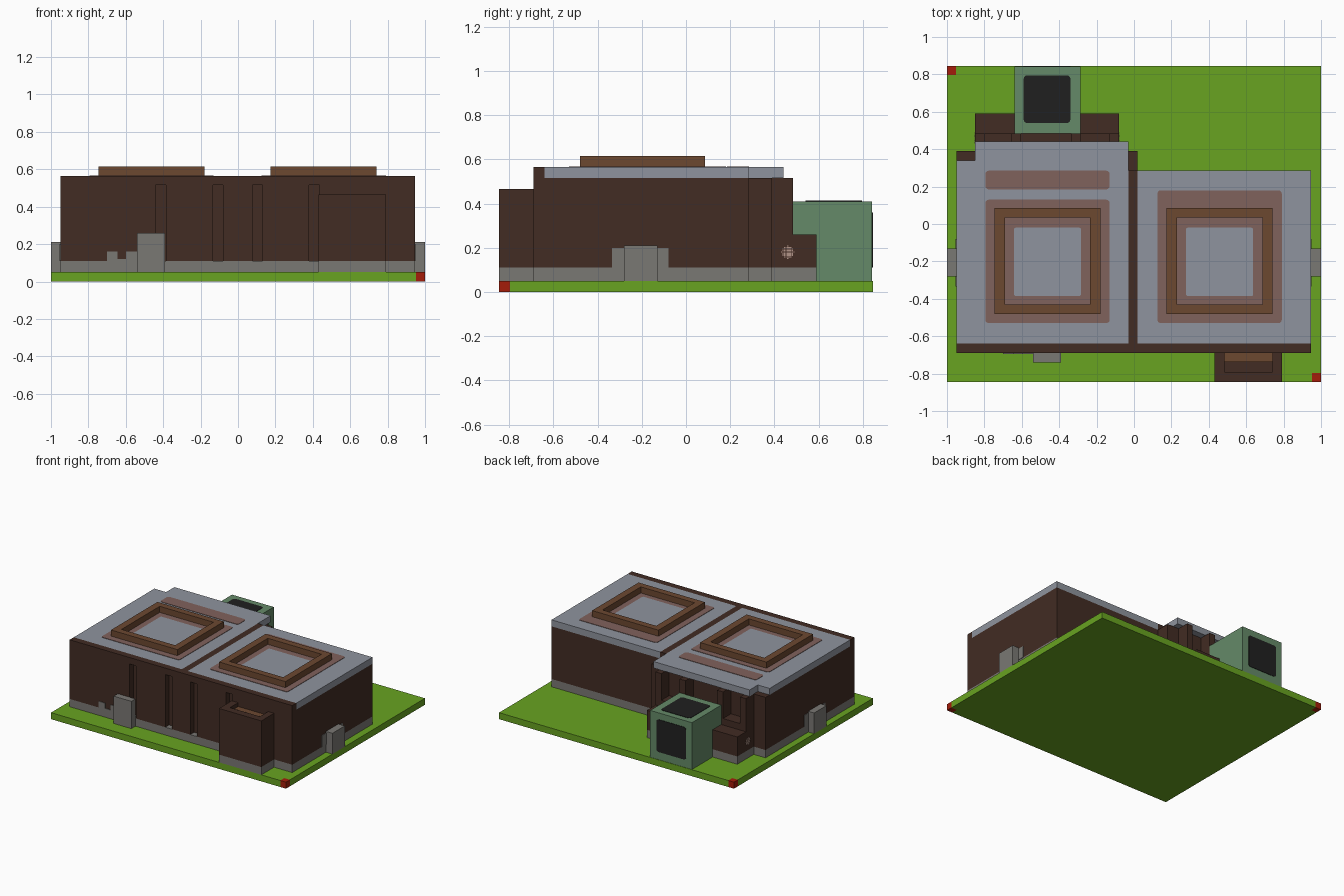
import bpy, bmesh, math

if "Cube" in bpy.data.objects:
    bpy.data.objects.remove(bpy.data.objects["Cube"])


def material(name, r, g, b):
    m = bpy.data.materials.new(name)
    m.diffuse_color = (r, g, b, 1)
    m.use_nodes = True
    node = m.node_tree.nodes["Principled BSDF"]
    node.inputs["Base Color"].default_value = (r, g, b, 1)
    node.inputs["Roughness"].default_value = 0.9
    return m


GRASS = material("grass green", .138, .366, .015)
WALL = material("dark brown", .054, .025, .017)
STONE = material("stone grey", .195, .188, .174)
ROOF = material("roof grey", .275, .296, .342)
WOOD = material("wood brown", .150, .065, .030)
RUST = material("rust brown", .216, .122, .107)
RED = material("marker red", .376, .012, .003)
SAGE = material("sage green", .130, .254, .138)
BLACK = material("black", .0144, .0144, .0144)
BEIGE = material("grate beige", .45, .30, .25)


def finish(name, bm, mat):
    bmesh.ops.recalc_face_normals(bm, faces=bm.faces)
    mesh = bpy.data.meshes.new(name)
    bm.to_mesh(mesh)
    bm.free()
    mesh.materials.append(mat)
    obj = bpy.data.objects.new(name, mesh)
    bpy.context.collection.objects.link(obj)
    return obj


def boxes(name, mat, *extents):
    """One mesh of boxes, each given as x0, x1, y0, y1, z0, z1."""
    bm = bmesh.new()
    for e in extents:
        verts = bmesh.ops.create_cube(bm, size=1)["verts"]
        for v in verts:
            for i in range(3):
                v.co[i] = e[2 * i] if v.co[i] < 0 else e[2 * i + 1]
    return finish(name, bm, mat)


def prism(name, mat, outline, low, high, axis="z"):
    """Extrude a flat outline along z or y."""
    def place(u, v, w):
        return (u, v, w) if axis == "z" else (u, w, v)
    bm = bmesh.new()
    a = [bm.verts.new(place(u, v, low)) for u, v in outline]
    b = [bm.verts.new(place(u, v, high)) for u, v in outline]
    bm.faces.new(a)
    bm.faces.new(b)
    for i in range(len(a)):
        j = (i + 1) % len(a)
        bm.faces.new((a[i], a[j], b[j], b[i]))
    return finish(name, bm, mat)


def rounded(u0, u1, v0, v1, r=.018):
    pts = []
    corners = [(u1 - r, v1 - r), (u0 + r, v1 - r), (u0 + r, v0 + r), (u1 - r, v0 + r)]
    for k, (cu, cv) in enumerate(corners):
        for s in range(4):
            t = math.pi / 2 * (k + s / 3)
            pts.append((cu + r * math.cos(t), cv + r * math.sin(t)))
    return pts


# Ground with two corner markers
E, D, M = 1, .845, .048
prism("ground", GRASS, [(-E, -D), (E - M, -D), (E - M, M - D), (E, M - D), (E, D),
                        (M - E, D), (M - E, D - M), (-E, D - M)], 0, .05)
boxes("corner_markers", RED, (-E, M - E, D - M, D, 0, .05), (E - M, E, -D, M - D, 0, .05))

# Walls, with narrow slots along the front
L, R, F, B, S = -.95, .945, -.69, .285, .39
rear = [(R, F), (R, B), (.02, B), (.02, S), (L, S)]
front = [(L, F)]
for x in (-.44, -.135, .077, .38):
    front += [(x, F), (x, F + .045), (x + .055, F + .045), (x + .055, F)]
prism("walls", WALL, front + rear, .11, .515)
prism("stone_base", STONE, [(L, F)] + rear, .05, .11)

# Roof slabs and dark parapet
boxes("parapet", WALL, (L, R, F, -.64, .515, .565), (-.03, .02, -.64, B, .515, .565))
prism("right_roof", ROOF, [(.02, -.64), (R, -.64), (R, B), (.02, B)], .515, .565)
prism("left_roof", ROOF, [(L, -.64), (-.03, -.64), (-.03, .44), (-.85, .44),
                          (-.85, .34), (L, .34)], .515, .565)

# Roof curbs with worn patches around and inside
for side, cx, back in (("left", -.4625, .13), ("right", .4575, .18)):
    prism(side + "_roof_patch", RUST,
          rounded(cx - .3325, cx + .3325, -.53, back), .565, .568)
    prism(side + "_curb_floor", ROOF,
          rounded(cx - .18, cx + .18, -.385, -.02, .01), .568, .571)
    o, i = .2825, .2285
    boxes(side + "_roof_curb", WOOD,
          (cx - o, cx - i, -.48, .085, .565, .615),
          (cx + i, cx + o, -.48, .085, .565, .615),
          (cx - i, cx + i, -.48, -.43, .565, .615),
          (cx - i, cx + i, .035, .085, .565, .615))
prism("roof_stripe", RUST, rounded(-.795, -.13, .185, .285), .565, .568)

# Front porch: open-topped box with a wooden ledge
boxes("porch_base", STONE, (.43, .79, -.845, F, .05, .11))
boxes("porch", WALL, (.43, .79, -.845, F, .11, .41),
      (.43, .485, -.845, F, .41, .465), (.74, .79, -.845, F, .41, .465),
      (.485, .74, -.845, -.79, .41, .465))
boxes("porch_ledge", WOOD, (.485, .74, -.737, F, .41, .435))

# Utility cabinets and the stone facing around them
boxes("front_cabinet", STONE, (-.54, -.39, -.74, F, .05, .26))
boxes("front_stone_facing", STONE, (-.70, -.645, F - .004, F, .11, .16),
      (-.645, -.60, F - .004, F, .105, .12), (-.60, -.54, F - .004, F, .11, .16))
for name, s, wall in (("left", 1, R), ("right", -1, -L)):
    inner, facing = s * wall, s * (wall + .004)
    boxes(name + "_cabinet", STONE, (min(inner, s), max(inner, s), -.28, -.13, .05, .21))
    boxes(name + "_stone_facing", STONE,
          (min(inner, facing), max(inner, facing), -.335, -.08, .11, .2))

# Rear bay: low block, sill and pillars
boxes("bay_base", STONE, (-.85, -.08, S, .59, .05, .11))
boxes("bay_block", WALL, (-.85, -.08, S, .59, .11, .26), (-.85, -.08, S, .485, .26, .31))
boxes("bay_pillars", WALL,
      *[(x, x + .05, S, .485, .31, .515) for x in (-.85, -.655, -.335, -.13)])

# Round vents on both ends of the bay
dots = []
for x in (-.85, -.08):
    for i in range(-4, 5):
        for j in range(-4, 5):
            if i * i + j * j < 17:
                y, z = .46 + i * .007, .18 + j * .007
                dots.append((x - .002, x + .002, y - .0025, y + .0025, z - .0025, z + .0025))
boxes("bay_vents", BEIGE, *dots)

# Rear equipment box with dark panels
boxes("equipment_box", SAGE, (-.64, -.285, .485, .842, .05, .41))
prism("equipment_top_panel", BLACK, rounded(-.59, -.34, .54, .795), .41, .413)
prism("equipment_back_panel", BLACK, rounded(-.59, -.34, .11, .36), .842, .845, "y")
